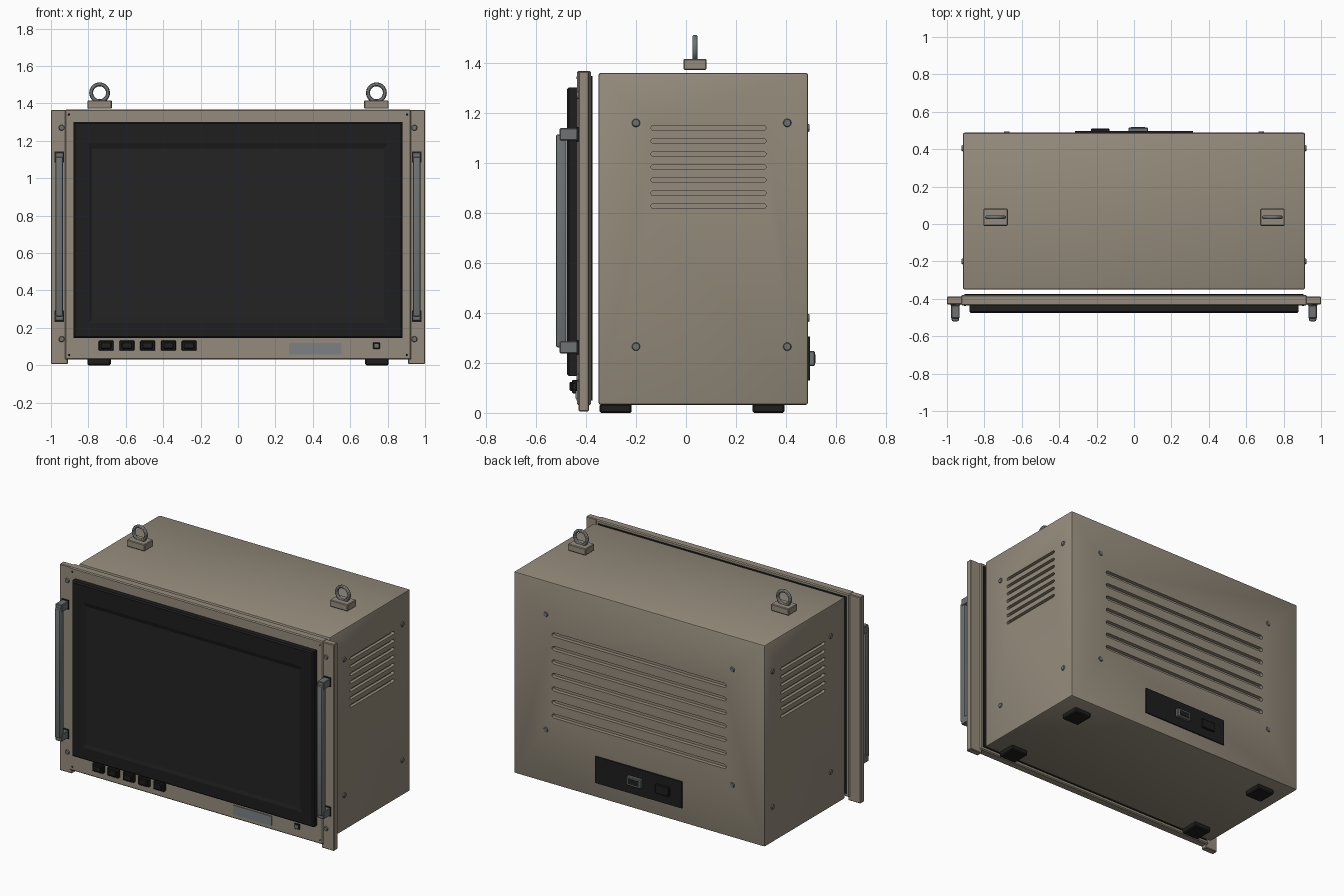
import bpy, bmesh, math
from mathutils import Vector, Matrix

if "Cube" in bpy.data.objects:
    bpy.data.objects.remove(bpy.data.objects["Cube"])

def mat(name, r, g, b):
    m = bpy.data.materials.new(name)
    m.diffuse_color = (r, g, b, 1)
    m.use_nodes = True
    m.node_tree.nodes["Principled BSDF"].inputs["Base Color"].default_value = m.diffuse_color
    return m

BEIGE = mat("beige_paint", 0.30, 0.26, 0.20)
BLACK = mat("black_plastic", 0.013, 0.013, 0.013)
SCREEN = mat("screen_glass", 0.017, 0.017, 0.018)
GREY = mat("grey_metal", 0.155, 0.17, 0.17)
LABEL = mat("label_grey", 0.20, 0.22, 0.23)

def finish(bm, name, *mats, smooth=False):
    bmesh.ops.recalc_face_normals(bm, faces=bm.faces)
    me = bpy.data.meshes.new(name)
    bm.to_mesh(me)
    bm.free()
    for m in mats:
        me.materials.append(m)
    ob = bpy.data.objects.new(name, me)
    bpy.context.collection.objects.link(ob)
    if smooth:
        bpy.context.view_layer.objects.active = ob
        bpy.ops.object.select_all(action='DESELECT')
        ob.select_set(True)
        bpy.ops.object.shade_smooth_by_angle(angle=math.radians(35))
    return ob

def box(name, x, y, z, m, bevel=0.0, seg=1):
    """Box from (min, max) ranges."""
    bm = bmesh.new()
    bmesh.ops.create_cube(bm, size=1)
    for v in bm.verts:
        v.co = [(r[0] + r[1]) / 2 + c * (r[1] - r[0]) for r, c in zip((x, y, z), v.co)]
    if bevel:
        bmesh.ops.bevel(bm, geom=bm.edges[:], offset=bevel, segments=seg, affect='EDGES', profile=0.5)
    return finish(bm, name, m, smooth=seg > 1)

def rings(name, loops, mats, cap_mat=0, close=False):
    """Loft of front-facing rectangles (half width, z0, z1, y)."""
    bm = bmesh.new()
    rs = [[bm.verts.new((sx * w, y, z)) for sx, z in ((-1, a), (1, a), (1, b), (-1, b))]
          for w, a, b, y in loops]
    for p, q in zip(rs, rs[1:] + (rs[:1] if close else [])):
        for i in range(4):
            j = (i + 1) % 4
            bm.faces.new((p[i], p[j], q[j], q[i]))
    if not close:
        bm.faces.new(rs[0])
        bm.faces.new(rs[-1]).material_index = cap_mat
    return finish(bm, name, *mats)

def stud(name, pos, axis, r, h, m):
    """Screw head standing on a surface, pointing along axis."""
    bm = bmesh.new()
    bmesh.ops.create_cone(bm, cap_ends=True, segments=20, radius1=r, radius2=r * 0.8, depth=h)
    rot = Vector((0, 0, 1)).rotation_difference(Vector(axis)).to_matrix().to_4x4()
    bm.transform(Matrix.Translation(Vector(pos) + Vector(axis) * h / 2) @ rot)
    return finish(bm, name, m, smooth=True)

def slot(bm, centre, u, n, length, height, depth):
    """Round-ended slot prism, long along u, sunk along n."""
    c, u, n = Vector(centre), Vector(u), Vector(n)
    r, s = height / 2, length / 2 - height / 2
    pts = []
    for side in (1, -1):
        for k in range(7):
            a = -math.pi / 2 + math.pi * k / 6
            pts.append(c + u * side * (s + r * math.cos(a)) + Vector((0, 0, side * r * math.sin(a))))
    lo = [bm.verts.new(p - n * depth) for p in pts]
    hi = [bm.verts.new(p + n * 0.02) for p in pts]
    bm.faces.new(lo)
    bm.faces.new(hi)
    for i in range(len(pts)):
        j = (i + 1) % len(pts)
        bm.faces.new((lo[i], lo[j], hi[j], hi[i]))

# cabinet with ventilation slots on both sides and the back
cabinet = box("cabinet", (-0.915, 0.915), (-0.35, 0.488), (0.032, 1.36), BEIGE, 0.01, 2)
bm = bmesh.new()
for i in range(7):
    for s in (-1, 1):
        slot(bm, (s * 0.915, 0.09, 1.14 - i * 0.0522), (0, 1, 0), (s, 0, 0), 0.46, 0.02, 0.02)
    slot(bm, (0, 0.488, 1.02 - i * 0.089), (1, 0, 0), (0, 1, 0), 1.27, 0.028, 0.025)
cutter = finish(bm, "slot_cutter", BEIGE)
cutter.hide_render = True
mod = cabinet.modifiers.new("slots", 'BOOLEAN')
mod.operation, mod.solver, mod.object = 'DIFFERENCE', 'EXACT', cutter
bpy.context.view_layer.objects.active = cabinet
bpy.ops.object.modifier_apply(modifier=mod.name)
bpy.data.objects.remove(cutter)

# front panel, gasket and display
box("front_panel", (-0.925, 0.925), (-0.436, -0.38), (0.03, 1.368), BEIGE, 0.006)
rings("gasket", [(0.905, 0.05, 1.348, -0.382), (0.905, 0.05, 1.348, -0.374),
                 (0.885, 0.07, 1.328, -0.374), (0.885, 0.07, 1.328, -0.382)], [BLACK], close=True)
rings("display", [(0.88, 0.147, 1.302, -0.43), (0.88, 0.147, 1.302, -0.468),
                  (0.872, 0.155, 1.294, -0.476), (0.80, 0.227, 1.185, -0.476),
                  (0.78, 0.249, 1.158, -0.468)], [BLACK, SCREEN], cap_mat=1)

# control buttons, label plate and indicator
for i in range(5):
    x = -0.705 + i * 0.111
    box("button", (x - 0.04, x + 0.04), (-0.456, -0.43), (0.078, 0.132), BLACK, 0.004)
    box("button_cap", (x - 0.028, x + 0.028), (-0.466, -0.45), (0.088, 0.124), BLACK, 0.004)
box("label_plate", (0.273, 0.553), (-0.441, -0.435), (0.058, 0.12), LABEL)
box("indicator_frame", (0.722, 0.758), (-0.446, -0.435), (0.088, 0.122), BLACK, 0.002)
box("indicator", (0.729, 0.751), (-0.449, -0.44), (0.095, 0.115), GREY)

for s in (-1, 1):
    def span(a, b):
        return tuple(sorted((s * a, s * b)))
    # rack ears
    box("rack_ear", span(0.91, 1.0), (-0.43, -0.388), (0.006, 1.366), BEIGE, 0.004)
    for z in (0.14, 1.27):
        stud("ear_screw", (s * 0.943, -0.429, z), (0, -1, 0), 0.016, 0.008, GREY)
    for z in (0.055, 1.34):
        stud("panel_screw", (s * 0.903, -0.435, z), (0, -1, 0), 0.006, 0.003, BLACK)
    # handles
    box("handle_bar", span(0.935, 0.975), (-0.52, -0.478), (0.262, 1.114), GREY, 0.008, 2)
    for z in (0.262, 1.114):
        box("handle_foot", span(0.93, 0.98), (-0.437, -0.428), (z - 0.03, z + 0.03), BLACK)
        box("handle_bracket", span(0.932, 0.978), (-0.505, -0.434), (z - 0.025, z + 0.025), GREY, 0.004)
    # lifting eyes
    box("eye_base", span(0.675, 0.805), (-0.01, 0.082), (1.372, 1.416), BEIGE, 0.004)
    bpy.ops.mesh.primitive_torus_add(location=(s * 0.74, 0.036, 1.457), rotation=(math.pi / 2, 0, 0),
                                     major_radius=0.045, minor_radius=0.0105,
                                     major_segments=40, minor_segments=12)
    eye = bpy.context.object
    eye.name = "lifting_eye"
    eye.data.materials.append(GREY)
    bpy.ops.object.shade_smooth_by_angle()
    # feet
    for y in (-0.345, 0.266):
        box("foot", span(0.68, 0.805), (y, y + 0.128), (0, 0.036), BLACK, 0.006)
    # side and back screws
    for z in (0.265, 1.16):
        for y in (-0.2, 0.405):
            stud("side_screw", (s * 0.914, y, z), (s, 0, 0), 0.017, 0.007, GREY)
    for z in (0.38, 1.14):
        stud("back_screw", (s * 0.68, 0.487, z), (0, 1, 0), 0.017, 0.007, GREY)

# rear connector plate
box("connector_plate", (-0.315, 0.315), (0.485, 0.496), (0.13, 0.305), BLACK)
box("socket", (-0.03, 0.075), (0.49, 0.515), (0.187, 0.247), GREY, 0.004)
box("socket_opening", (-0.015, 0.06), (0.51, 0.518), (0.2, 0.234), BLACK)
box("power_switch", (-0.23, -0.13), (0.49, 0.51), (0.187, 0.247), BLACK, 0.004)
